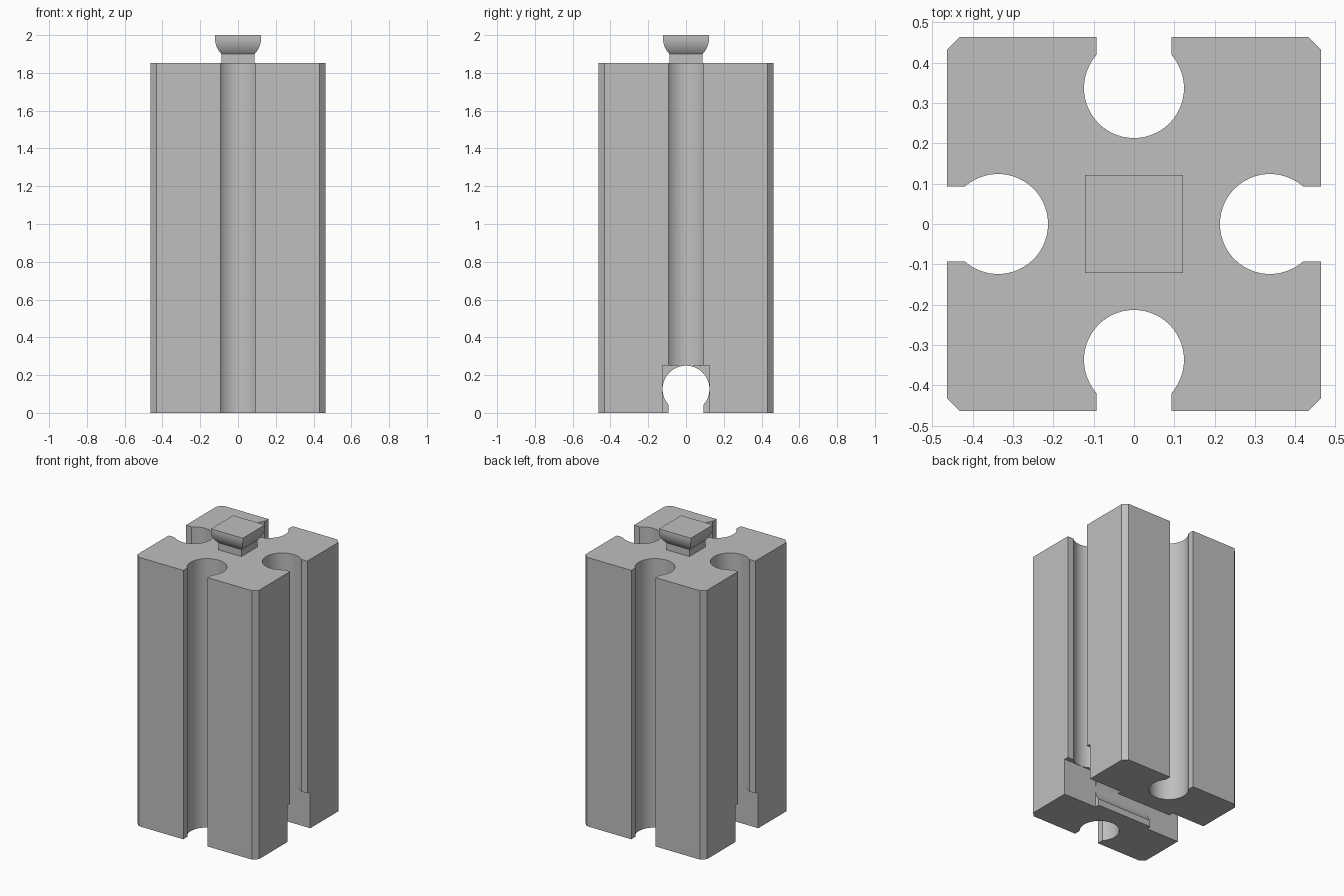
import bpy, bmesh, math
from mathutils import Matrix, Vector

if "Cube" in bpy.data.objects:
    bpy.data.objects.remove(bpy.data.objects["Cube"])

HALF, CHAMFER, BODY_TOP = 0.463, 0.031, 1.852
GROOVE_C, GROOVE_R, SLOT = 0.337, 0.124, 0.093

grey = bpy.data.materials.new("plain grey")
grey.diffuse_color = (0.52, 0.52, 0.52, 1)
grey.use_nodes = True
grey.node_tree.nodes["Principled BSDF"].inputs["Base Color"].default_value = grey.diffuse_color


def new_object(name, bm):
    bmesh.ops.recalc_face_normals(bm, faces=bm.faces)
    mesh = bpy.data.meshes.new(name)
    bm.to_mesh(mesh)
    bm.free()
    mesh.materials.append(grey)
    ob = bpy.data.objects.new(name, mesh)
    bpy.context.collection.objects.link(ob)
    return ob


def extrude(name, points, vector):
    bm = bmesh.new()
    face = bm.faces.new([bm.verts.new(p) for p in points])
    result = bmesh.ops.extrude_face_region(bm, geom=[face])
    verts = [v for v in result["geom"] if isinstance(v, bmesh.types.BMVert)]
    bmesh.ops.translate(bm, verts=verts, vec=vector)
    return new_object(name, bm)


def keyhole(edge, steps=40):
    """Slot and round groove opening towards -y, as (across, inward) points."""
    neck = math.asin(SLOT / GROOVE_R)
    pts = [(-SLOT, edge)]
    for i in range(steps + 1):
        a = neck + (2 * math.pi - 2 * neck) * i / steps
        pts.append((-GROOVE_R * math.sin(a), -GROOVE_C - GROOVE_R * math.cos(a)))
    return pts + [(SLOT, edge)]


def activate(ob):
    bpy.ops.object.select_all(action='DESELECT')
    ob.select_set(True)
    bpy.context.view_layer.objects.active = ob


# body: one grooved side of the outline, repeated around four sides
c = HALF - CHAMFER
side = [(-c, -HALF)] + keyhole(-HALF) + [(c, -HALF)]
outline = []
for k in range(4):
    turn = Matrix.Rotation(k * math.pi / 2, 3, 'Z')
    outline += [turn @ Vector((x, y, 0)) for x, y in side]
body = extrude("grooved_block", outline, (0, 0, BODY_TOP))

# keyhole channel under the block, with square pockets at both ends
shift = HALF
channel = extrude("channel_cutter",
                  [(-0.3, x, y + shift) for x, y in keyhole(-HALF - 0.1)], (0.6, 0, 0))
cutters = [channel]
for s in (-1, 1):
    pocket = [(s * 0.211, -0.125, -0.1), (s * 0.211, 0.125, -0.1),
              (s * 0.211, 0.125, 0.252), (s * 0.211, -0.125, 0.252)]
    cutters.append(extrude("pocket_cutter", pocket, (s * 0.4, 0, 0)))
activate(body)
for cutter in cutters:
    mod = body.modifiers.new("cut", 'BOOLEAN')
    mod.operation, mod.solver, mod.object = 'DIFFERENCE', 'EXACT', cutter
    bpy.ops.object.modifier_apply(modifier=mod.name)
    bpy.data.objects.remove(cutter)
bpy.ops.object.shade_smooth_by_angle(angle=math.radians(25))

# connector: square neck and a square head with rounded undersides
HEAD_C, HEAD_R, NECK = 1.985, 0.122, 0.088
levels = [(BODY_TOP - 0.01, NECK)]
for i in range(13):
    z = 1.9 + 0.1 * i / 12
    levels.append((z, math.sqrt(HEAD_R ** 2 - (z - HEAD_C) ** 2)))
bm = bmesh.new()
rings = [[bm.verts.new((sx * w, sy * w, z))
          for sx, sy in ((-1, -1), (1, -1), (1, 1), (-1, 1))] for z, w in levels]
for low, high in zip(rings, rings[1:]):
    for i in range(4):
        j = (i + 1) % 4
        bm.faces.new((low[i], low[j], high[j], high[i]))
bm.faces.new(rings[-1])
bm.faces.new(rings[0][::-1])
head = new_object("top_connector", bm)
activate(head)
bpy.ops.object.shade_smooth_by_angle(angle=math.radians(25))
